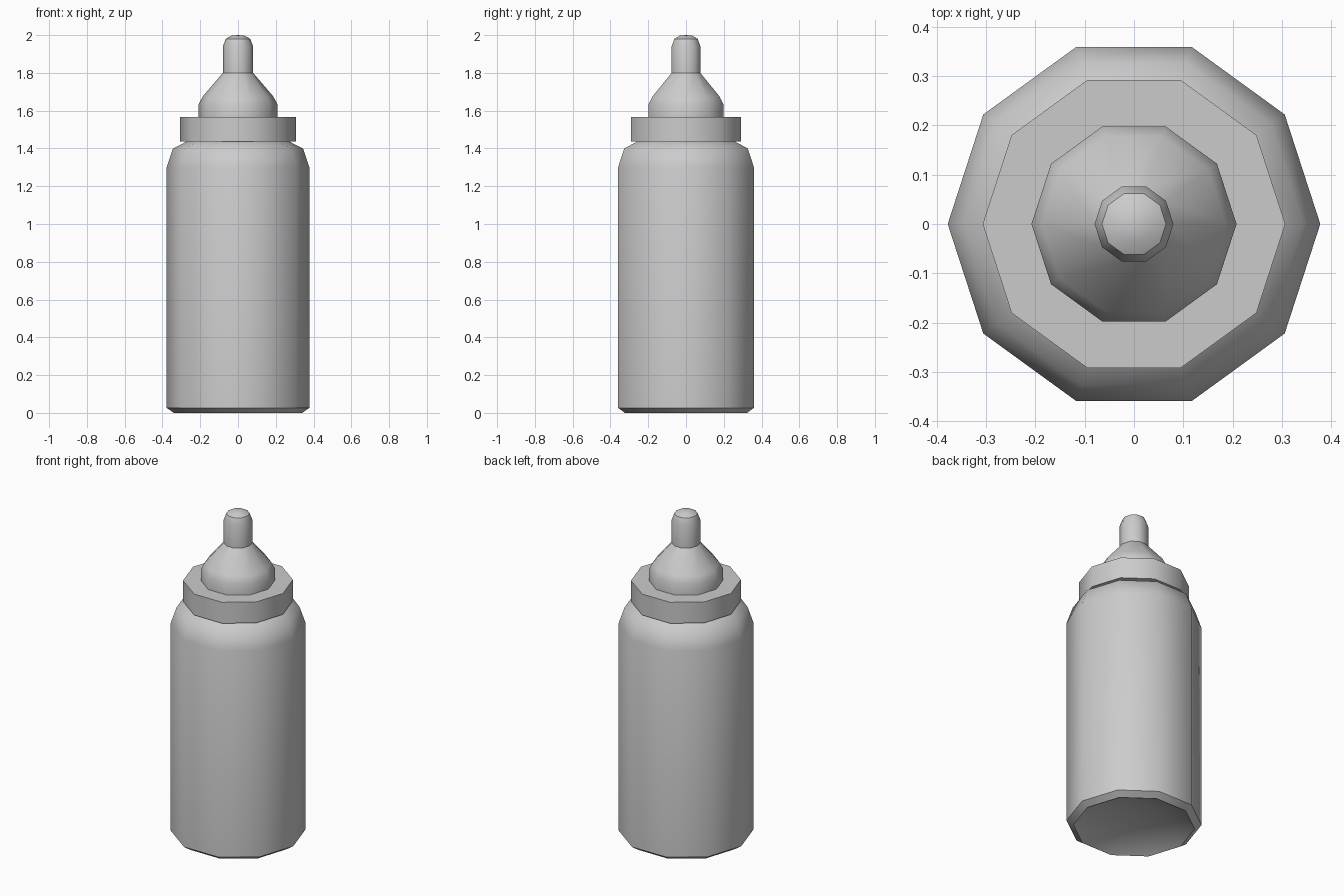
import bpy, bmesh, math

if "Cube" in bpy.data.objects:
    bpy.data.objects.remove(bpy.data.objects["Cube"])

SIDES = 10


def lathe(name, profile, angle):
    """Revolve (radius, z) points, bottom to top, into a ten-sided part."""
    bm = bmesh.new()
    rings = []
    for r, z in profile:
        if r == 0:
            rings.append([bm.verts.new((0, 0, z))] * SIDES)
        else:
            rings.append([bm.verts.new((r * math.cos(2 * math.pi * i / SIDES),
                                        r * math.sin(2 * math.pi * i / SIDES), z))
                          for i in range(SIDES)])
    for low, high in zip(rings, rings[1:]):
        for i in range(SIDES):
            j = (i + 1) % SIDES
            corners = list(dict.fromkeys((low[i], low[j], high[j], high[i])))
            bm.faces.new(corners)
    # cap open ends with flat faces
    for ring, flip in ((rings[0], True), (rings[-1], False)):
        if len(set(ring)) > 1:
            bm.faces.new(ring[::-1] if flip else ring)
    bmesh.ops.recalc_face_normals(bm, faces=bm.faces[:])
    mesh = bpy.data.meshes.new(name)
    bm.to_mesh(mesh)
    bm.free()
    ob = bpy.data.objects.new(name, mesh)
    bpy.context.collection.objects.link(ob)
    bpy.ops.object.select_all(action='DESELECT')
    ob.select_set(True)
    bpy.context.view_layer.objects.active = ob
    bpy.ops.object.shade_smooth_by_angle(angle=math.radians(angle))
    return ob


# Bottle with dished base, bevelled foot, rounded shoulder and neck
lathe("bottle_body", [(0, 0.07), (0.18, 0.055), (0.30, 0.02), (0.34, 0), (0.378, 0.027),
                      (0.378, 1.30), (0.344, 1.40), (0.275, 1.435),
                      (0.25, 1.45), (0.25, 1.50)], 50)

# Screw collar
lathe("collar", [(0.307, 1.437), (0.307, 1.567)], 40)

# Teat: bulging base, cone and rounded tip
lathe("teat", [(0.208, 1.56), (0.208, 1.635), (0.187, 1.675), (0.08, 1.80),
               (0.08, 1.94), (0.065, 1.98), (0.035, 1.997), (0, 2.0)], 37)
